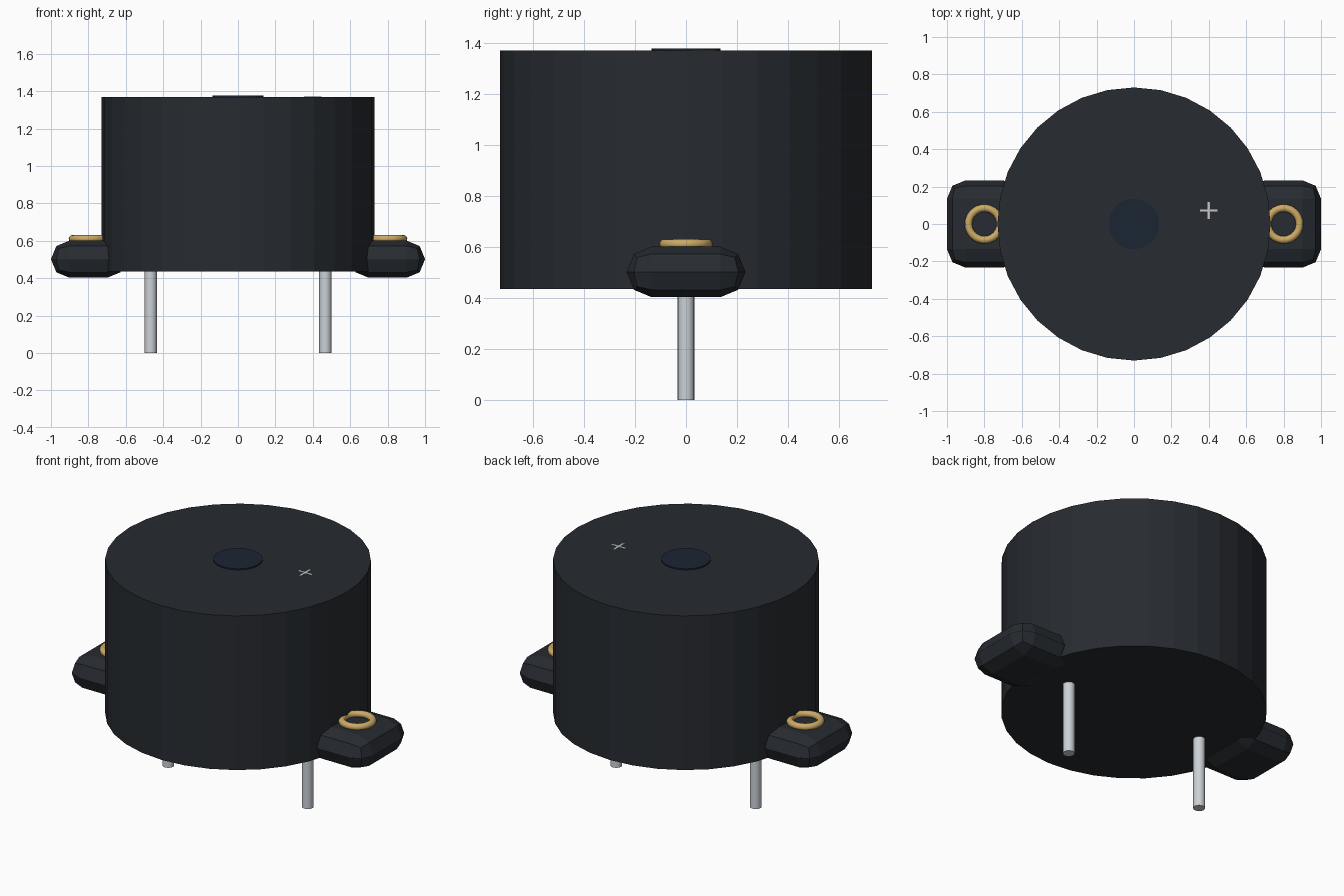
import bpy

if "Cube" in bpy.data.objects:
    bpy.data.objects.remove(bpy.data.objects["Cube"])


def material(name, rgb):
    m = bpy.data.materials.new(name)
    m.diffuse_color = (*rgb, 1)
    m.use_nodes = True
    m.node_tree.nodes["Principled BSDF"].inputs["Base Color"].default_value = m.diffuse_color
    return m


BLACK = material("black plastic", (0.020, 0.024, 0.030))
NAVY = material("dark opening", (0.011, 0.018, 0.033))
GOLD = material("brass", (0.60, 0.40, 0.13))
METAL = material("tinned metal", (0.60, 0.64, 0.68))
WHITE = material("white mark", (0.85, 0.85, 0.85))


def finish(name, mat):
    ob = bpy.context.object
    ob.name = name
    ob.data.materials.append(mat)
    return ob


def cylinder(name, x, r, z0, z1, sides, mat):
    bpy.ops.mesh.primitive_cylinder_add(vertices=sides, radius=r, depth=z1 - z0,
                                        location=(x, 0, (z0 + z1) / 2))
    return finish(name, mat)


def box(name, loc, size, mat):
    bpy.ops.mesh.primitive_cube_add(size=1, location=loc)
    ob = finish(name, mat)
    ob.scale = size
    bpy.ops.object.transform_apply(location=False, rotation=False, scale=True)
    return ob


# Round housing and the sound opening on top
cylinder("housing", 0, 0.73, 0.436, 1.37, 32, BLACK)
cylinder("sound_opening", 0, 0.135, 1.36, 1.378, 32, NAVY)

# Polarity mark: two thin crossed bars
for name, size in (("polarity_bar_x", (0.092, 0.012, 0.004)),
                   ("polarity_bar_y", (0.012, 0.092, 0.004))):
    box(name, (0.4, 0.072, 1.37), size, WHITE)

for side, s in (("left", -1), ("right", 1)):
    # Chamfered mounting ear
    ear = box(f"{side}_mounting_ear", (s * 0.8, 0, 0.502), (0.4, 0.466, 0.198), BLACK)
    bevel = ear.modifiers.new("rounding", "BEVEL")
    bevel.width = 0.0985
    bevel.segments = 2

    # Brass eyelet ring on the ear
    bpy.ops.mesh.primitive_torus_add(location=(s * 0.8, 0, 0.611), major_radius=0.085,
                                     minor_radius=0.02, major_segments=32, minor_segments=12)
    finish(f"{side}_eyelet", GOLD)
    bpy.ops.object.shade_smooth()

    # Lead pin
    cylinder(f"{side}_pin", s * 0.467, 0.033, 0, 0.46, 16, METAL)
    bpy.ops.object.shade_smooth_by_angle()
